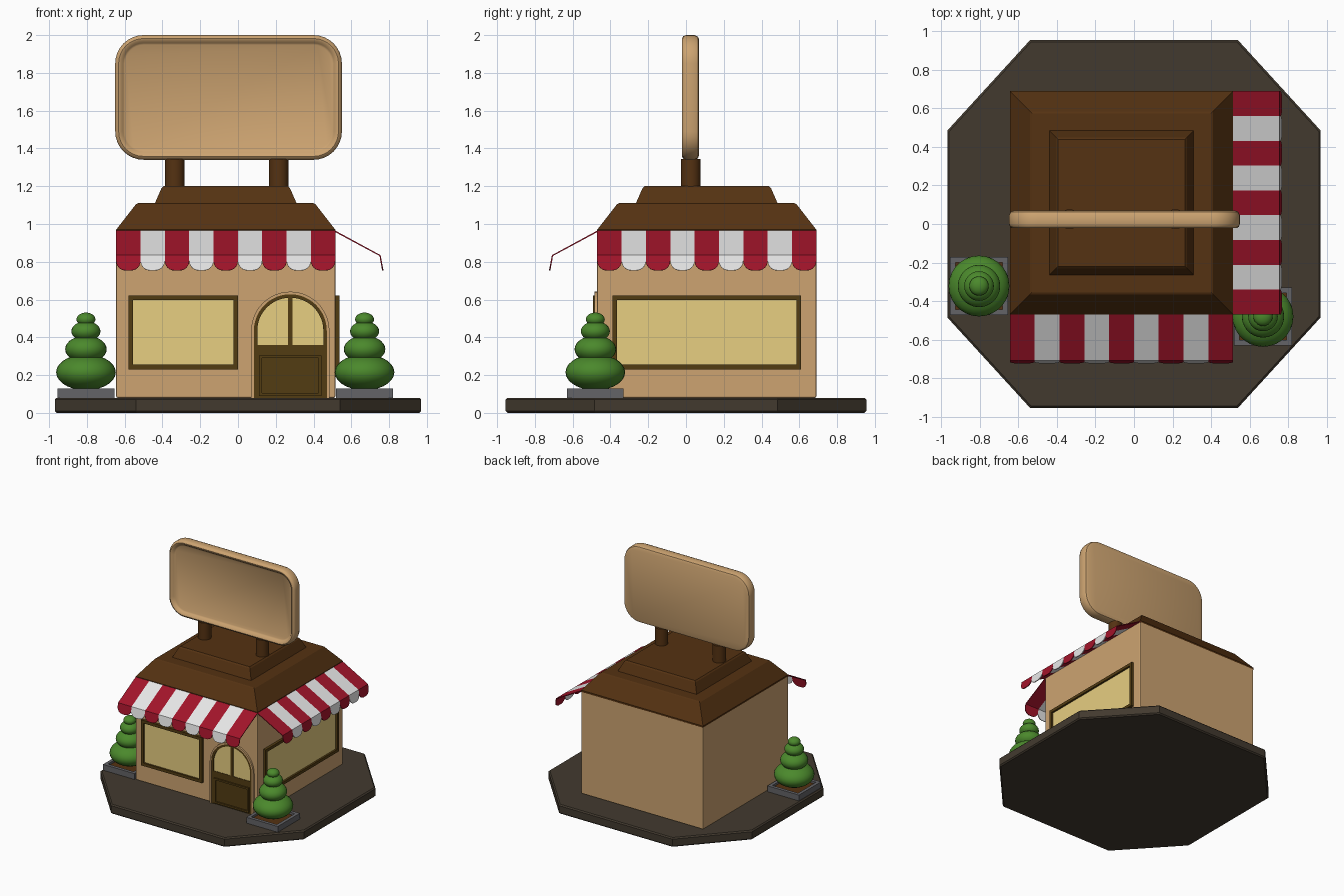
import bpy, bmesh
from math import sin, cos, pi, radians
from mathutils import Vector

if "Cube" in bpy.data.objects:
    bpy.data.objects.remove(bpy.data.objects["Cube"], do_unlink=True)


def material(name, r, g, b):
    m = bpy.data.materials.new(name)
    m.use_nodes = True
    m.diffuse_color = (r, g, b, 1)
    bsdf = m.node_tree.nodes["Principled BSDF"]
    bsdf.inputs["Base Color"].default_value = (r, g, b, 1)
    bsdf.inputs["Roughness"].default_value = 0.8
    return m


TAN = material("tan plaster", 0.61, 0.37, 0.165)
ROOF = material("roof brown", 0.09, 0.032, 0.006)
WOOD = material("dark wood", 0.085, 0.045, 0.006)
GLASS = material("warm glass", 0.8, 0.62, 0.22)
RED = material("awning red", 0.36, 0.007, 0.023)
WHITE = material("awning white", 0.8, 0.8, 0.8)
GROUND = material("dark ground", 0.055, 0.042, 0.028)
GREEN = material("leaf green", 0.07, 0.25, 0.025)
GREY = material("planter grey", 0.125, 0.125, 0.135)

# Building extents
X0, X1, Y0, Y1 = -0.645, 0.515, -0.47, 0.69
GROUND_Z, EAVE = 0.08, 0.965


def finish(name, bm, *mats, smooth=None, recalc=True):
    if recalc:
        bmesh.ops.recalc_face_normals(bm, faces=bm.faces[:])
    me = bpy.data.meshes.new(name)
    bm.to_mesh(me)
    bm.free()
    ob = bpy.data.objects.new(name, me)
    bpy.context.collection.objects.link(ob)
    for m in mats:
        me.materials.append(m)
    if smooth:
        bpy.ops.object.select_all(action='DESELECT')
        ob.select_set(True)
        bpy.context.view_layer.objects.active = ob
        bpy.ops.object.shade_smooth_by_angle(angle=radians(smooth))
    return ob


def loft(name, rings, *mats, loop=False, top_mat=0, smooth=None):
    """Skin closed outlines in order; cap both ends, or join last to first."""
    bm = bmesh.new()
    rows = [[bm.verts.new(p) for p in ring] for ring in rings]
    n = len(rows[0])
    pairs = list(zip(rows, rows[1:])) + ([(rows[-1], rows[0])] if loop else [])
    for a, b in pairs:
        for i in range(n):
            j = (i + 1) % n
            bm.faces.new((a[i], a[j], b[j], b[i]))
    if not loop:
        bm.faces.new(rows[0])
        bm.faces.new(rows[-1]).material_index = top_mat
    return finish(name, bm, *mats, smooth=smooth)


def rect(x0, x1, y0, y1):
    return [(x0, y0), (x1, y0), (x1, y1), (x0, y1)]


def at_z(outline, z):
    return [(x, y, z) for x, y in outline]


def bevel(ob, width, segments=1):
    mod = ob.modifiers.new("soft edges", 'BEVEL')
    mod.width, mod.segments = width, segments


# Wall-space mapping: u along the wall, z up, d outward
def front(u, z, d):
    return Vector((u, Y0 - d, z))


def side(u, z, d):
    return Vector((X1 + d, u, z))


def slab(name, wall, outline, d0, d1, mat):
    return loft(name, [[wall(u, z, d) for u, z in outline] for d in (d0, d1)], mat)


def frame(name, wall, outer, inner, d0, d1, mat):
    steps = ((outer, d0), (outer, d1), (inner, d1), (inner, d0))
    return loft(name, [[wall(u, z, d) for u, z in o] for o, d in steps], mat, loop=True)


# Ground slab
def octagon(s):
    return [(x * s, y * s) for x, y in (
        (-0.54, -0.955), (0.54, -0.955), (0.97, -0.485), (0.97, 0.485),
        (0.54, 0.955), (-0.54, 0.955), (-0.97, 0.485), (-0.97, -0.485))]


loft("ground_slab", [at_z(octagon(s), z) for s, z in
     ((0.99, 0), (1, 0.01), (1, 0.07), (0.99, GROUND_Z))], GROUND)

# Walls and stepped roof
walls = loft("walls", [at_z(rect(X0, X1, Y0, Y1), z) for z in (GROUND_Z, EAVE)], TAN)
bevel(walls, 0.008, 2)
roof_steps = ((0, 0.955), (0, 0.97), (0.105, 1.105), (0.115, 1.11),
              (0.205, 1.11), (0.24, 1.19), (0.25, 1.2))
loft("roof", [at_z(rect(X0 + i, X1 - i, Y0 + i, Y1 - i), z) for i, z in roof_steps], ROOF)


# Windows
def window(name, wall, u0, u1, z0, z1):
    t = 0.025
    outer, inner = rect(u0, u1, z0, z1), rect(u0 + t, u1 - t, z0 + t, z1 - t)
    frame(name + "_frame", wall, outer, inner, -0.01, 0.022, WOOD)
    slab(name + "_glass", wall, inner, -0.005, 0.006, GLASS)


window("front_window", front, -0.58, 0.0, 0.23, 0.622)
window("side_window", side, -0.39, 0.61, 0.23, 0.622)

# Arched door
DOOR_X, SPRING = 0.277, 0.435


def arch(r, n=24):
    top = [(DOOR_X + r * cos(pi * i / n), SPRING + r * sin(pi * i / n)) for i in range(n + 1)]
    return [(DOOR_X + r, GROUND_Z)] + top + [(DOOR_X - r, GROUND_Z)]


frame("door_surround", front, arch(0.207), arch(0.193), -0.01, 0.015, TAN)
frame("door_frame", front, arch(0.193), arch(0.175), -0.01, 0.012, WOOD)
slab("door_glass", front, arch(0.175), -0.005, 0.004, GLASS)
slab("door_mullion", front, rect(DOOR_X - 0.012, DOOR_X + 0.012, 0.35, 0.62), 0, 0.01, WOOD)
slab("door_leaf", front, rect(DOOR_X - 0.18, DOOR_X + 0.18, GROUND_Z, 0.36), 0, 0.008, WOOD)
frame("door_panel_rim", front, rect(0.112, 0.442, 0.09, 0.305),
      rect(0.127, 0.427, 0.105, 0.29), 0.005, 0.02, WOOD)


# Striped awnings with scalloped flaps
def awning(name, wall, start, length, stripes=9):
    bm = bmesh.new()
    w, r, n = length / stripes, 0.05, 6
    for k in range(stripes):
        a, b = start + k * w, start + (k + 1) * w
        corner = [(r - r * cos(pi / 2 * i / n), r - r * sin(pi / 2 * i / n)) for i in range(n + 1)]
        hem = [(a + x, 0.755 + h) for x, h in corner]
        hem += [(b - x, 0.755 + h) for x, h in reversed(corner)]
        hem = [wall(u, z, 0.24 + 0.015 * (0.835 - z) / 0.08) for u, z in hem]
        top = [wall(a, EAVE, 0), wall(b, EAVE, 0)]
        fold = [wall(a, 0.835, 0.24), wall(b, 0.835, 0.24)]
        t0, t1, f0, f1 = [bm.verts.new(p) for p in top + fold]
        slope = bm.faces.new((t0, f0, f1, t1))
        flap = bm.faces.new([f0] + [bm.verts.new(p) for p in hem] + [f1])
        slope.material_index = flap.material_index = k % 2
    ob = finish(name, bm, RED, WHITE, recalc=False)
    mod = ob.modifiers.new("cloth", 'SOLIDIFY')
    mod.thickness = 0.007


awning("front_awning", front, X0, X1 - X0)
awning("side_awning", side, Y0, Y1 - Y0)


# Sign board with raised rim, on two posts
def rounded(inset, y, n=8):
    hw, hh, r = 0.6 - inset, 0.33 - inset, 0.15 - inset
    pts = []
    for q, (sx, sz) in enumerate(((1, 1), (-1, 1), (-1, -1), (1, -1))):
        for i in range(n + 1):
            t = pi / 2 * (q + i / n)
            pts.append((-0.05 + sx * (hw - r) + r * cos(t), y,
                        1.67 + sz * (hh - r) + r * sin(t)))
    return pts


sign_steps = ((0.025, 0.07), (0.008, 0.063), (0, 0.045), (0, 0.0), (0.006, -0.015),
              (0.018, -0.022), (0.032, -0.018), (0.042, -0.004), (0.052, 0.002))
loft("sign_board", [rounded(i, y) for i, y in sign_steps], TAN, smooth=40)
for label, x in (("right", -0.335), ("left", 0.215)):
    circle = [(x + 0.052 * cos(pi * i / 12), 0.025 + 0.052 * sin(pi * i / 12)) for i in range(24)]
    loft(label + "_sign_post", [at_z(circle, z) for z in (1.18, 1.345)], ROOF, smooth=40)

# Potted topiary shrubs: radius, half height, centre height of each tier
TIERS = ((0.158, 0.095, 0.215), (0.11, 0.072, 0.337), (0.077, 0.053, 0.432), (0.05, 0.036, 0.495))
for label, x, y in (("right", -0.805, -0.322), ("left", 0.67, -0.48)):
    pot = [at_z(rect(x - h, x + h, y - h, y + h), z) for h, z in
           ((0.15, GROUND_Z), (0.15, 0.13), (0.122, 0.13), (0.122, 0.112))]
    loft(label + "_planter", pot, GREY, ROOF, top_mat=1)
    bm = bmesh.new()
    for r, h, z in TIERS:
        ball = bmesh.ops.create_uvsphere(bm, u_segments=28, v_segments=14, radius=1)["verts"]
        bmesh.ops.scale(bm, vec=(r, r, h), verts=ball)
        bmesh.ops.translate(bm, vec=(x, y, z), verts=ball)
    finish(label + "_shrub", bm, GREEN, smooth=60)
